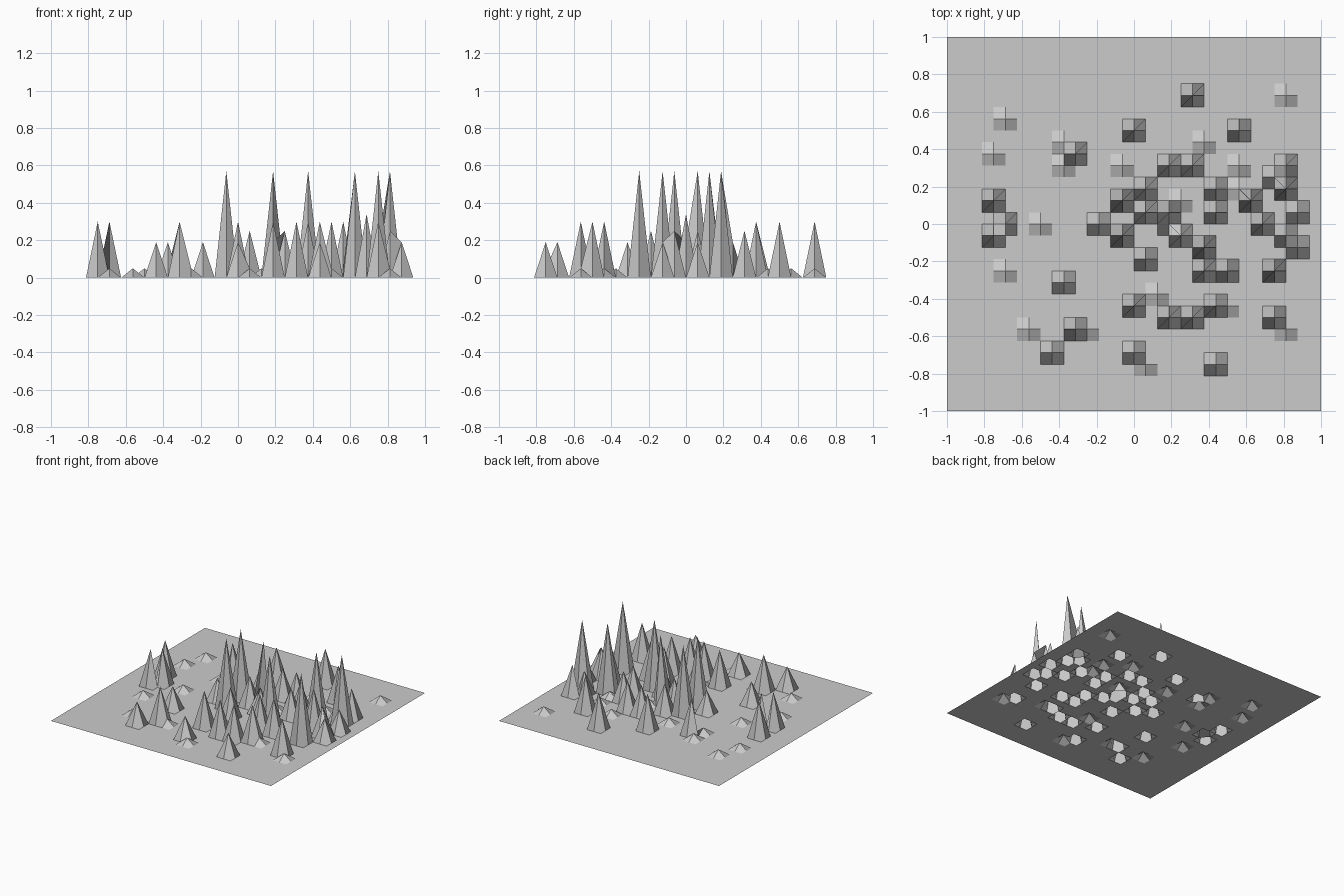
import bpy
import bmesh

if "Cube" in bpy.data.objects:
    bpy.data.objects.remove(bpy.data.objects["Cube"])

CELLS = 32
HALF = CELLS // 2

# Raised grid points, grouped by height: (column, row) counted from the centre
SPIKES = {
    0.57: [(-1, -1), (-1, 2), (3, 1), (6, -2), (10, 2), (12, -4), (13, 3)],
    0.34: [(11, 0)],
    0.30: [(5, 11), (0, 8), (9, 8), (-5, 6), (-12, 2), (-12, -1), (-11, 0),
           (-5, -9), (12, -8), (0, -7), (7, -7), (3, -8), (5, -8), (8, -4), (6, -4)],
    0.25: [(1, -3), (1, 3), (3, 5), (5, 5), (13, 5), (7, 3), (7, 1), (13, -1),
           (4, -1), (1, 1)],
    0.19: [(-3, 0), (-6, -5), (-7, -11), (0, -11), (7, -12), (12, 4),
           (14, 1), (14, -2), (3, 0)],
    0.05: [(13, 11), (-11, 9), (-6, 7), (-12, 6), (6, 7), (-1, 5), (-6, 5),
           (9, 5), (4, 2), (-8, 0), (-11, -4), (-9, -9), (-4, -9), (1, -12),
           (13, -9), (8, -7), (2, -6), (9, 3)],
}
heights = {point: h for h, points in SPIKES.items() for point in points}

# Flat sheet divided into a square grid, with single points pulled up
bm = bmesh.new()
bmesh.ops.create_grid(bm, x_segments=CELLS, y_segments=CELLS, size=1.0)
for v in bm.verts:
    v.co.z = heights.get((round(v.co.x * HALF), round(v.co.y * HALF)), 0.0)

mesh = bpy.data.meshes.new("spiked_sheet")
bm.to_mesh(mesh)
bm.free()
sheet = bpy.data.objects.new("spiked_sheet", mesh)
bpy.context.collection.objects.link(sheet)
